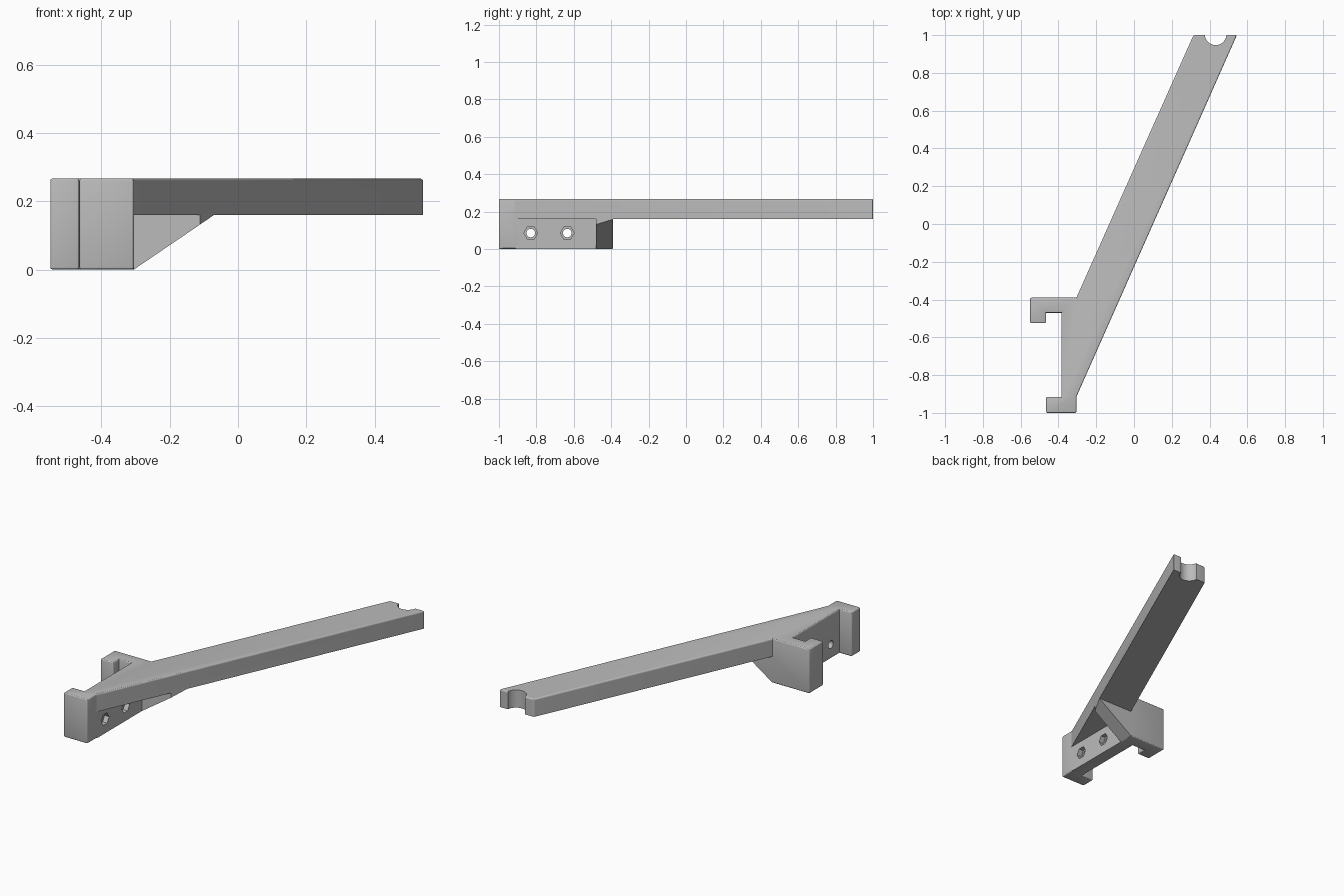
import bpy, bmesh, math
from mathutils import Matrix, Vector

old = bpy.data.objects.get("Cube")
if old:
    bpy.data.objects.remove(old, do_unlink=True)

HEIGHT, ARM_BASE = 0.267, 0.16
WALL, BACK, RIB_FRONT = -0.305, -0.39, -0.48

grey = bpy.data.materials.new("light grey plastic")
grey.use_nodes = True
colour = (0.5, 0.5, 0.5, 1)
grey.diffuse_color = colour
grey.node_tree.nodes["Principled BSDF"].inputs["Base Color"].default_value = colour


def prism(name, points, vector, bevel=0):
    """Extrude a flat outline along a vector, optionally rounding outer edges."""
    bm = bmesh.new()
    base = bm.faces.new([bm.verts.new(p) for p in points])
    ext = bmesh.ops.extrude_face_region(bm, geom=[base], use_keep_orig=True)
    moved = [v for v in ext["geom"] if isinstance(v, bmesh.types.BMVert)]
    bmesh.ops.translate(bm, verts=moved, vec=vector)
    bmesh.ops.recalc_face_normals(bm, faces=bm.faces)
    if bevel:
        outer = [e for e in bm.edges if e.calc_face_angle_signed() > 0.5]
        bmesh.ops.bevel(bm, geom=outer, offset=bevel, segments=3,
                        profile=0.5, affect='EDGES')
    mesh = bpy.data.meshes.new(name)
    bm.to_mesh(mesh)
    bm.free()
    mesh.materials.append(grey)
    obj = bpy.data.objects.new(name, mesh)
    bpy.context.collection.objects.link(obj)
    return obj


def ring(center, radius, sides, u, v):
    """Regular polygon in the plane of the axes u and v."""
    return [Vector(center) + radius * (math.cos(a) * Vector(u) + math.sin(a) * Vector(v))
            for a in (math.tau * i / sides for i in range(sides))]


X, Y, Z = Matrix.Identity(3)

# Clip and slanted arm share one outline
outline = [(-0.55, BACK), (-0.55, -0.525), (-0.465, -0.525), (-0.465, -0.47),
           (-0.385, -0.47), (-0.385, -0.915), (-0.465, -0.915), (-0.465, -1),
           (WALL, -1), (WALL, -0.915), (0.545, 1), (0.315, 1), (WALL, BACK)]
bracket = prism("bracket_arm", [(x, y, 0) for x, y in outline], (0, 0, HEIGHT), 0.008)

# Space under the arm, leaving the triangular rib
low = -0.1
cutters = [
    prism("under_arm_front_cutter",
          [(WALL, -0.915, low), (1, -0.915, low), (1, RIB_FRONT, low), (WALL, RIB_FRONT, low)],
          (0, 0, ARM_BASE - low)),
    prism("under_arm_back_cutter",
          [(WALL, BACK, low), (1, BACK, low), (1, 2, low), (WALL, 2, low)],
          (0, 0, ARM_BASE - low)),
    prism("rib_slope_cutter",
          [(WALL - 0.147, -0.6, low), (-0.07, -0.6, ARM_BASE), (1, -0.6, ARM_BASE), (1, -0.6, low)],
          (0, 0.4, 0)),
    # Round notch at the arm tip
    prism("tip_notch_cutter", ring((0.432, 1.004, -1), 0.057, 48, X, Y), (0, 0, 2)),
]

# Bolt holes with hexagonal nut pockets
for y in (-0.83, -0.635):
    cutters.append(prism("bolt_hole_cutter", ring((-0.45, y, 0.085), 0.023, 32, Y, Z), (0.3, 0, 0)))
    cutters.append(prism("nut_pocket_cutter", ring((WALL - 0.03, y, 0.085), 0.037, 6, Y, Z), (0.1, 0, 0)))

bpy.ops.object.select_all(action='DESELECT')
bpy.context.view_layer.objects.active = bracket
bracket.select_set(True)
for cutter in cutters:
    cutter.hide_render = True
    mod = bracket.modifiers.new("cut", 'BOOLEAN')
    mod.operation, mod.solver, mod.object = 'DIFFERENCE', 'EXACT', cutter
    bpy.ops.object.modifier_apply(modifier=mod.name)
    bpy.data.objects.remove(cutter, do_unlink=True)

bpy.ops.object.shade_smooth_by_angle(angle=math.radians(15))
